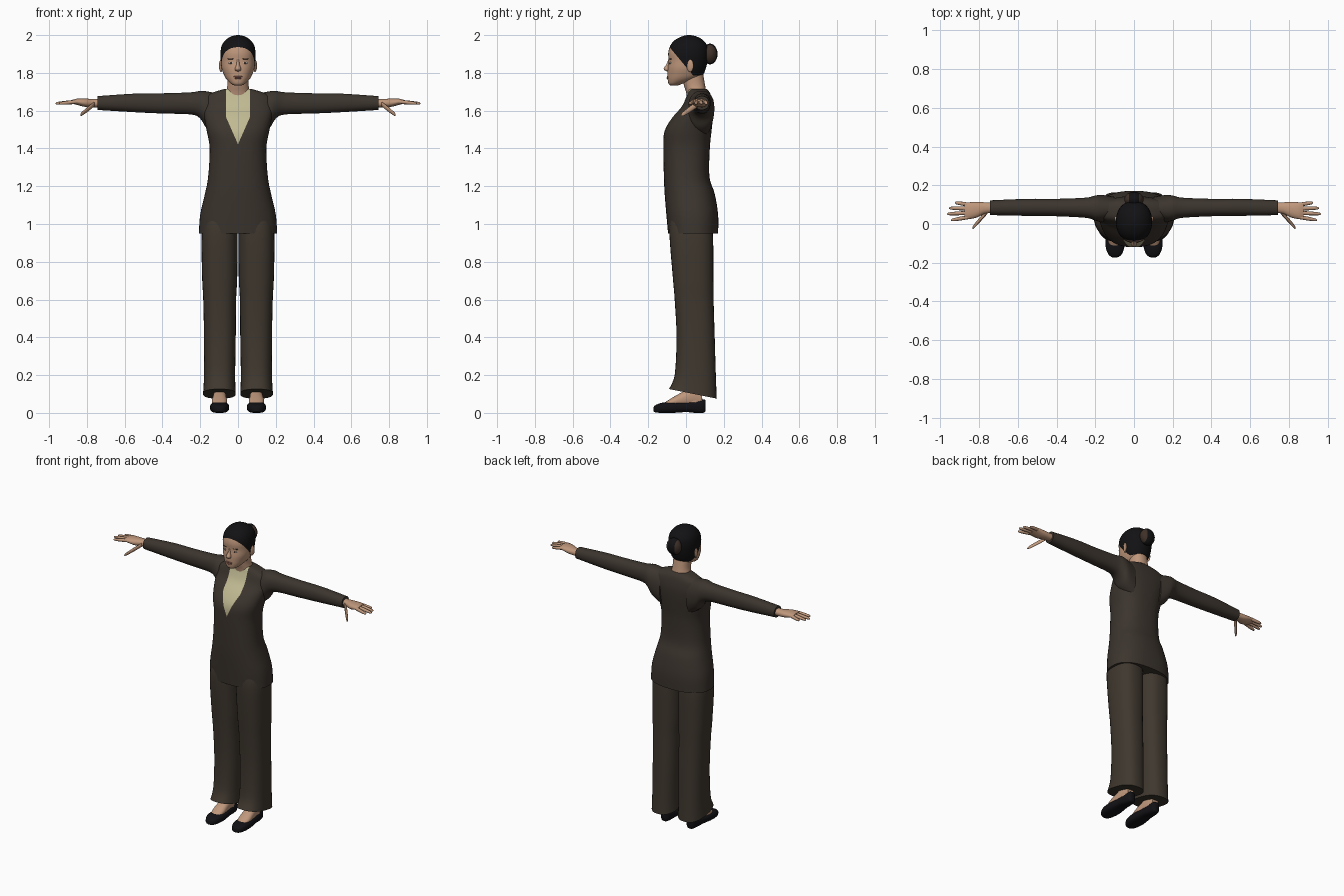
import bpy, bmesh, math
from mathutils import Vector

cube = bpy.data.objects.get("Cube")
if cube:
    bpy.data.objects.remove(cube, do_unlink=True)

parts = []


def material(name, r, g, b):
    m = bpy.data.materials.new(name)
    m.use_nodes = True
    m.diffuse_color = (r, g, b, 1)
    shader = next(n for n in m.node_tree.nodes if n.type == "BSDF_PRINCIPLED")
    shader.inputs["Base Color"].default_value = (r, g, b, 1)
    shader.inputs["Roughness"].default_value = 0.8
    return m


SKIN = material("skin", 0.52, 0.31, 0.2)
JACKET = material("jacket brown", 0.045, 0.035, 0.027)
TROUSERS = material("trouser brown", 0.05, 0.039, 0.028)
SHIRT = material("pale shirt", 0.53, 0.49, 0.29)
HAIR = material("black hair", 0.006, 0.006, 0.007)
BUN = material("brown hair coil", 0.05, 0.03, 0.022)
SHOE = material("black shoe", 0.006, 0.006, 0.008)
LIP = material("lips", 0.36, 0.15, 0.11)
EYE = material("eye white", 0.5, 0.45, 0.4)
DARK = material("iris and brow", 0.06, 0.035, 0.025)


def finish(name, bm, mat, mirror):
    bmesh.ops.recalc_face_normals(bm, faces=bm.faces)
    mesh = bpy.data.meshes.new(name)
    bm.to_mesh(mesh)
    bm.free()
    mesh.materials.append(mat)
    ob = bpy.data.objects.new(name, mesh)
    bpy.context.scene.collection.objects.link(ob)
    if mirror:
        ob.modifiers.new("mirror", "MIRROR").use_mirror_merge = False
    parts.append(ob)
    return ob


def spline(p, q, r, s, t):
    """Catmull-Rom blend between sections q and r."""
    return [b + 0.5 * t * (c - a + t * (2 * a - 5 * b + 4 * c - d + t * (3 * (b - c) + d - a)))
            for a, b, c, d in zip(p, q, r, s)]


def loft(name, mat, sections, axis="z", power=2.2, sides=32, steps=4, mirror=False):
    """Skin over sections (position, low a, high a, low b, high b) along an axis."""
    rows = []
    last = len(sections) - 1
    for i in range(last):
        four = [sections[min(max(k, 0), last)] for k in range(i - 1, i + 3)]
        rows += [spline(*four, j / steps) for j in range(steps)]
    rows.append(sections[-1])
    bm = bmesh.new()
    rings = []
    for t, a0, a1, b0, b1 in rows:
        ring = []
        for k in range(sides):
            c, s = math.cos(math.tau * k / sides), math.sin(math.tau * k / sides)
            a = (a0 + a1) / 2 + (a1 - a0) / 2 * math.copysign(abs(c) ** (2 / power), c)
            b = (b0 + b1) / 2 + (b1 - b0) / 2 * math.copysign(abs(s) ** (2 / power), s)
            ring.append(bm.verts.new({"z": (a, b, t), "x": (t, a, b), "y": (a, t, b)}[axis]))
        rings.append(ring)
    for low, high in zip(rings, rings[1:]):
        for k in range(sides):
            n = (k + 1) % sides
            bm.faces.new((low[k], low[n], high[n], high[k]))
    bm.faces.new(rings[0])
    bm.faces.new(rings[-1])
    return finish(name, bm, mat, mirror)


def even(rows):
    """Sections that are symmetric about x = 0."""
    return [(z, -r, r, y0, y1) for z, r, y0, y1 in rows]


def ball(name, mat, place, size, mirror=False, tilt=0):
    bm = bmesh.new()
    bmesh.ops.create_uvsphere(bm, u_segments=20, v_segments=12, radius=1)
    bmesh.ops.scale(bm, vec=size, verts=bm.verts)
    turn = math.radians(tilt)
    for v in bm.verts:
        x, y, z = v.co
        v.co = Vector((x * math.cos(turn) - y * math.sin(turn),
                       x * math.sin(turn) + y * math.cos(turn), z)) + Vector(place)
    return finish(name, bm, mat, mirror)


def paint(ob, mat, cuts, rule):
    """Cut clean edges along planes, then colour the faces that fit the rule."""
    bm = bmesh.new()
    bm.from_mesh(ob.data)
    for point, normal in cuts:
        bmesh.ops.bisect_plane(bm, geom=bm.verts[:] + bm.edges[:] + bm.faces[:],
                               plane_co=point, plane_no=normal)
    ob.data.materials.append(mat)
    for f in bm.faces:
        if rule(f.calc_center_median()):
            f.material_index = 1
    bm.to_mesh(ob.data)
    bm.free()


# Jacket body with the shirt showing in the neckline
body = loft("jacket_body", JACKET, even([
    (0.95, 0.207, -0.095, 0.17), (1.05, 0.2, -0.104, 0.17), (1.16, 0.175, -0.113, 0.152),
    (1.25, 0.158, -0.117, 0.124), (1.4, 0.15, -0.12, 0.126), (1.49, 0.165, -0.114, 0.135),
    (1.56, 0.178, -0.075, 0.142), (1.62, 0.186, -0.024, 0.143), (1.67, 0.18, 0.0, 0.135),
    (1.697, 0.13, 0.008, 0.125), (1.715, 0.072, 0.012, 0.11)]), power=2.4, sides=48)
vee = [((s * w, 0, 1.44), (s, 0, n)) for s in (1, -1) for w, n in ((0.064, 0), (0.008, -0.44))]
paint(body, SHIRT, vee, lambda c: c.y < 0.06 and abs(c.x) < 0.064
      and abs(c.x) - 0.008 < 0.44 * (c.z - 1.44))

# Sleeves
loft("sleeve", JACKET, [
    (0.1, 0.02, 0.14, 1.46, 1.69), (0.165, 0.01, 0.15, 1.505, 1.702), (0.2, 0.018, 0.147, 1.558, 1.705),
    (0.25, 0.032, 0.136, 1.58, 1.697), (0.4, 0.04, 0.13, 1.585, 1.692), (0.55, 0.042, 0.13, 1.592, 1.69),
    (0.745, 0.046, 0.122, 1.604, 1.677)], axis="x", mirror=True)

# Hands
loft("palm", SKIN, [
    (0.72, 0.058, 0.11, 1.618, 1.662), (0.77, 0.053, 0.112, 1.618, 1.662), (0.81, 0.034, 0.114, 1.62, 1.664),
    (0.85, 0.026, 0.112, 1.63, 1.664), (0.875, 0.03, 0.106, 1.637, 1.658)], axis="x", mirror=True)


def finger(name, start, end, r):
    rows = []
    for t, k in ((0, 1), (0.5, 1), (0.85, 0.8), (0.97, 0.55), (1, 0.15)):
        x, y, z = Vector(start).lerp(Vector(end), t)
        rows.append((x, y - r * k, y + r * k, z - r * k, z + r * k))
    loft(name, SKIN, rows, axis="x", sides=12, steps=2, mirror=True)


for name, y0, y1, tip in (("index_finger", 0.036, 0.02, 0.945), ("middle_finger", 0.058, 0.052, 0.965),
                          ("ring_finger", 0.08, 0.082, 0.955), ("little_finger", 0.1, 0.11, 0.925)):
    finger(name, (0.85, y0, 1.648), (tip, y1, 1.638), 0.01)
finger("thumb", (0.76, 0.062, 1.636), (0.835, -0.022, 1.576), 0.013)

# Trouser legs with a hem that drops toward the heel
leg = loft("trouser_leg", TROUSERS, [
    (0.1, 0.012, 0.185, -0.09, 0.163), (0.2, 0.015, 0.18, -0.06, 0.158), (0.4, 0.012, 0.18, -0.05, 0.152),
    (0.6, 0.01, 0.184, -0.06, 0.146), (0.72, 0.004, 0.19, -0.07, 0.145), (0.95, 0.002, 0.192, -0.088, 0.142),
    (1.05, 0.002, 0.17, -0.08, 0.12)], power=2.5, mirror=True)
for v in leg.data.vertices:
    v.co.z -= 0.2 * (v.co.y - 0.04) * max(0, 1 - (v.co.z - 0.1) * 10)

# Feet and shoes
loft("foot", SKIN, [
    (-0.12, 0.07, 0.125, 0.03, 0.05), (-0.07, 0.058, 0.138, 0.03, 0.082), (-0.02, 0.06, 0.135, 0.03, 0.11),
    (0.04, 0.065, 0.128, 0.03, 0.14), (0.085, 0.075, 0.12, 0.03, 0.12)], axis="y", sides=24, mirror=True)
loft("ankle", SKIN, [(0.05, 0.065, 0.127, -0.02, 0.088), (0.12, 0.066, 0.126, -0.01, 0.085),
                     (0.3, 0.06, 0.13, 0.0, 0.09)], sides=20, mirror=True)
loft("shoe", SHOE, [
    (-0.172, 0.085, 0.112, 0.008, 0.03), (-0.16, 0.066, 0.13, 0.002, 0.042), (-0.125, 0.051, 0.145, 0, 0.054),
    (-0.07, 0.047, 0.148, 0, 0.058), (0, 0.055, 0.139, 0.004, 0.058), (0.05, 0.061, 0.132, 0, 0.064),
    (0.09, 0.068, 0.124, 0, 0.072), (0.104, 0.082, 0.112, 0.008, 0.066)], axis="y", power=2.8, mirror=True)

# Neck
loft("neck", SKIN, even([(1.65, 0.07, 0.01, 0.11), (1.7, 0.063, 0.0, 0.107), (1.74, 0.055, -0.012, 0.1),
                         (1.8, 0.055, -0.02, 0.09)]))

# Head, with hair above the hairline and nape
head = loft("head", SKIN, even([
    (1.732, 0.016, -0.08, -0.045), (1.742, 0.036, -0.092, -0.02), (1.765, 0.06, -0.097, 0.05),
    (1.79, 0.075, -0.098, 0.09), (1.825, 0.087, -0.097, 0.105), (1.865, 0.091, -0.092, 0.115),
    (1.905, 0.093, -0.094, 0.119), (1.945, 0.086, -0.083, 0.112), (1.975, 0.065, -0.057, 0.088),
    (1.993, 0.036, -0.022, 0.055), (2.0, 0.008, 0.005, 0.025)]), sides=40)
hairline, slope = Vector((0, -0.09, 1.94)), Vector((0, 0.77, 0.64))
paint(head, HAIR, [(hairline, slope), ((0, 0, 1.785), (0, 0, 1))],
      lambda c: (c - hairline).dot(slope) > 0 and c.z > 1.785)

# Bun with a coil showing at each side
bun = ball("hair_bun", HAIR, (0, 0.127, 1.9), (0.05, 0.04, 0.055))
paint(bun, BUN, [((s * 0.025, 0, 0), (1, 0, 0)) for s in (1, -1)], lambda c: abs(c.x) > 0.025)

# Face
loft("nose", SKIN, even([
    (1.87, 0.007, -0.094, -0.07), (1.845, 0.009, -0.104, -0.07), (1.824, 0.016, -0.118, -0.07),
    (1.813, 0.015, -0.112, -0.07), (1.808, 0.007, -0.1, -0.07)]), sides=16)
ball("eye", EYE, (0.036, -0.084, 1.853), (0.015, 0.005, 0.006), True, 14)
ball("iris", DARK, (0.036, -0.0865, 1.853), (0.006, 0.004, 0.0055), True, 14)
ball("eyebrow", DARK, (0.038, -0.083, 1.874), (0.019, 0.005, 0.003), True, 16)
ball("upper_lip", LIP, (0, -0.094, 1.78), (0.023, 0.008, 0.005))
ball("lower_lip", LIP, (0, -0.094, 1.772), (0.019, 0.009, 0.006))
ball("ear", SKIN, (0.09, 0.022, 1.838), (0.009, 0.019, 0.033), True, -20)

# Smooth shading with crisp hems
bpy.ops.object.select_all(action="DESELECT")
for ob in parts:
    ob.select_set(True)
bpy.context.view_layer.objects.active = body
bpy.ops.object.shade_smooth_by_angle(angle=math.radians(50))
